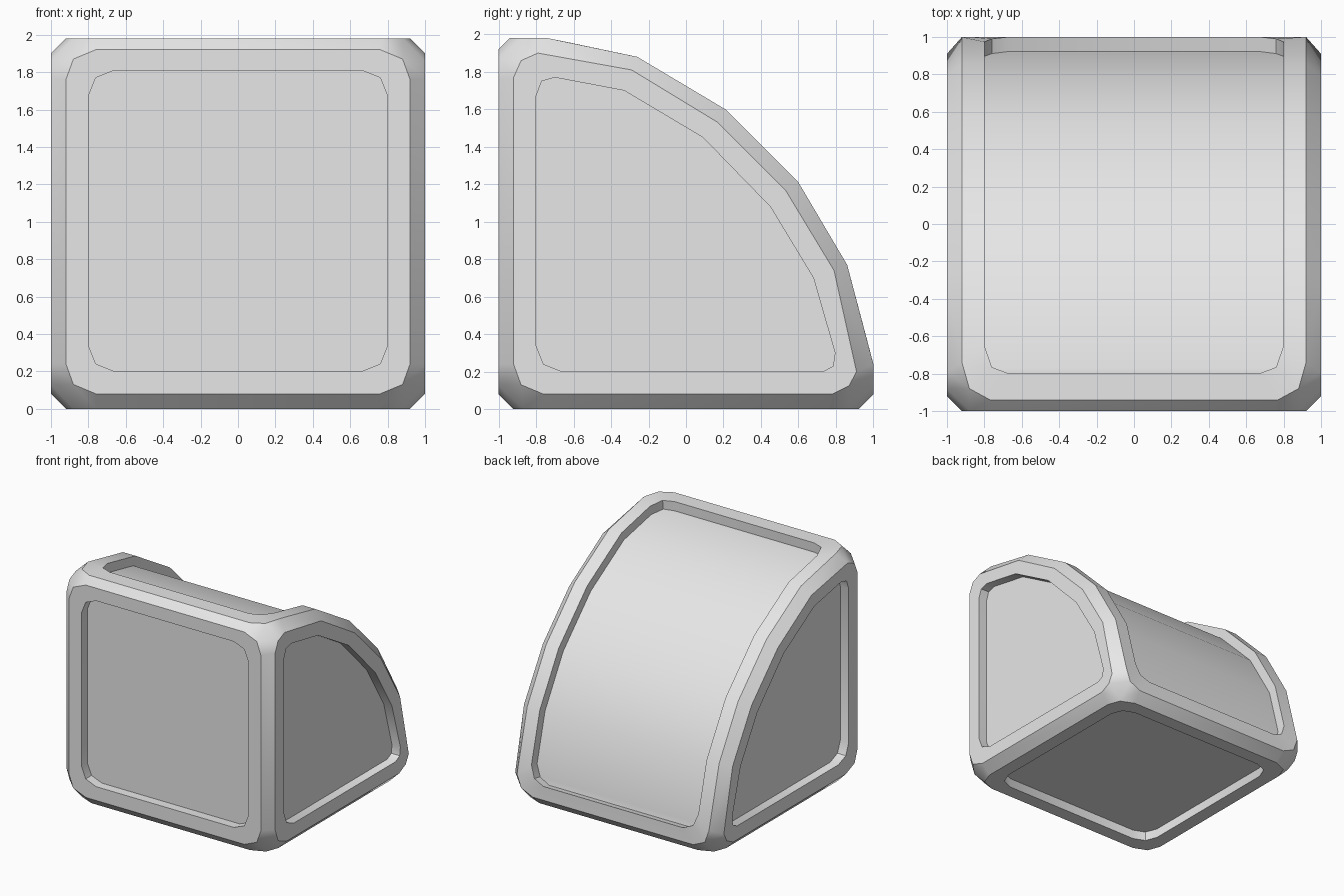
import bpy, bmesh, math
from mathutils import Vector

if "Cube" in bpy.data.objects:
    bpy.data.objects.remove(bpy.data.objects["Cube"])

DEPTH = 0.08  # panel recess


def rounded(u0, u1, v0, v1, c, a, b):
    """Rectangle outline with two-step cut corners."""
    return [(u0 + c, v0), (u1 - c, v0), (u1 - a, v0 + b), (u1, v0 + c),
            (u1, v1 - c), (u1 - a, v1 - b), (u1 - c, v1), (u0 + c, v1),
            (u0 + a, v1 - b), (u0, v1 - c), (u0, v0 + c), (u0 + a, v0 + b)]


# flat faces: (outer outline, panel outline, placement, inward direction)
panels = []
panels.append((rounded(-.92, .92, .08, 1.92, .16, .04, .05),
               rounded(-.8, .8, .2, 1.81, .14, .04, .04),
               lambda u, v: (u, -1, v), (0, 1, 0)))
panels.append((rounded(-.92, .92, -.92, .92, .16, .04, .05),
               rounded(-.8, .8, -.8, .8, .14, .04, .04),
               lambda u, v: (u, v, 0), (0, 0, 1)))
side_out = [(-.92, .24), (-.92, 1.77), (-.88, 1.86), (-.79, 1.9), (-.29, 1.81),
            (.17, 1.53), (.53, 1.17), (.79, .74), (.91, .2), (.87, .125),
            (.78, .08), (-.76, .08), (-.88, .13)]
side_in = [(-.8, .34), (-.8, 1.67), (-.77, 1.75), (-.7, 1.77), (-.33, 1.7),
           (.09, 1.45), (.45, 1.08), (.68, .7), (.795, .3), (.785, .23),
           (.73, .2), (-.66, .2), (-.76, .24)]
for s in (1, -1):
    panels.append((side_out, side_in, lambda u, v, s=s: (s, u, v), (-s, 0, 0)))

# curved face: half width, y, z along the arc
mid = [(-.26, 1.88), (.21, 1.6), (.6, 1.21), (.86, .77)]
arc_out = ([(.77, -.94, 1.98), (.88, -.88, 1.98), (.92, -.74, 1.98)]
           + [(.92, y, z) for y, z in mid]
           + [(.92, 1, .24), (.88, 1, .13), (.77, 1, .08)])
arc_in = ([(.67, -.8, 1.98), (.76, -.765, 1.98), (.8, -.65, 1.962)]
          + [(.8, y, z) for y, z in mid]
          + [(.8, .974, .34), (.76, .99, .24), (.67, 1, .2)])


def sink(arc):
    out = []
    for i, (w, y, z) in enumerate(arc):
        p, q = arc[max(i - 1, 0)], arc[min(i + 1, len(arc) - 1)]
        t = Vector((q[1] - p[1], q[2] - p[2])).normalized()
        out.append((w, y + t.y * DEPTH, z - t.x * DEPTH))
    return out


bm = bmesh.new()


def verts(pts):
    return [bm.verts.new(p) for p in pts]


def loop_of(arc):
    return [(w, y, z) for w, y, z in arc] + [(-w, y, z) for w, y, z in reversed(arc)]


def ring(a, b):
    n = len(a)
    for i in range(n):
        j = (i + 1) % n
        bm.faces.new((a[i], a[j], b[j], b[i]))


# chamfered shell: hull of the five face outlines, then open the faces
loops = [verts(place(u, v) for u, v in o) for o, i, place, d in panels]
curve_loop = verts(loop_of(arc_out))
all_loops = loops + [curve_loop]
bmesh.ops.convex_hull(bm, input=bm.verts[:])
sets = [set(l) for l in all_loops]
gone = [f for f in bm.faces if any(set(f.verts) <= s for s in sets)]
bmesh.ops.delete(bm, geom=gone, context='FACES_ONLY')

# flat rims, recess walls and panels
for lp, (o, inner, place, d) in zip(loops, panels):
    rim = verts(place(u, v) for u, v in inner)
    low = verts(Vector(place(u, v)) + Vector(d) * DEPTH for u, v in inner)
    ring(lp, rim)
    ring(rim, low)
    bm.faces.new(low)

# curved rim, recess wall and panel
rim = verts(loop_of(arc_in))
low = verts(loop_of(sink(arc_in)))
ring(curve_loop, rim)
ring(rim, low)
n = len(low)
for i in range(n // 2 - 1):
    bm.faces.new((low[i], low[i + 1], low[n - 2 - i], low[n - 1 - i]))

bmesh.ops.delete(bm, geom=[e for e in bm.edges if not e.link_faces], context='EDGES')
bmesh.ops.recalc_face_normals(bm, faces=bm.faces[:])
me = bpy.data.meshes.new("quarter_round_block")
bm.to_mesh(me)
bm.free()

mat = bpy.data.materials.new("light grey")
mat.diffuse_color = (0.8, 0.8, 0.8, 1)
mat.use_nodes = True
mat.node_tree.nodes["Principled BSDF"].inputs["Base Color"].default_value = mat.diffuse_color
me.materials.append(mat)
ob = bpy.data.objects.new("quarter_round_block", me)
bpy.context.collection.objects.link(ob)
bpy.context.view_layer.objects.active = ob
ob.select_set(True)
bpy.ops.object.shade_smooth_by_angle(angle=math.radians(35))
